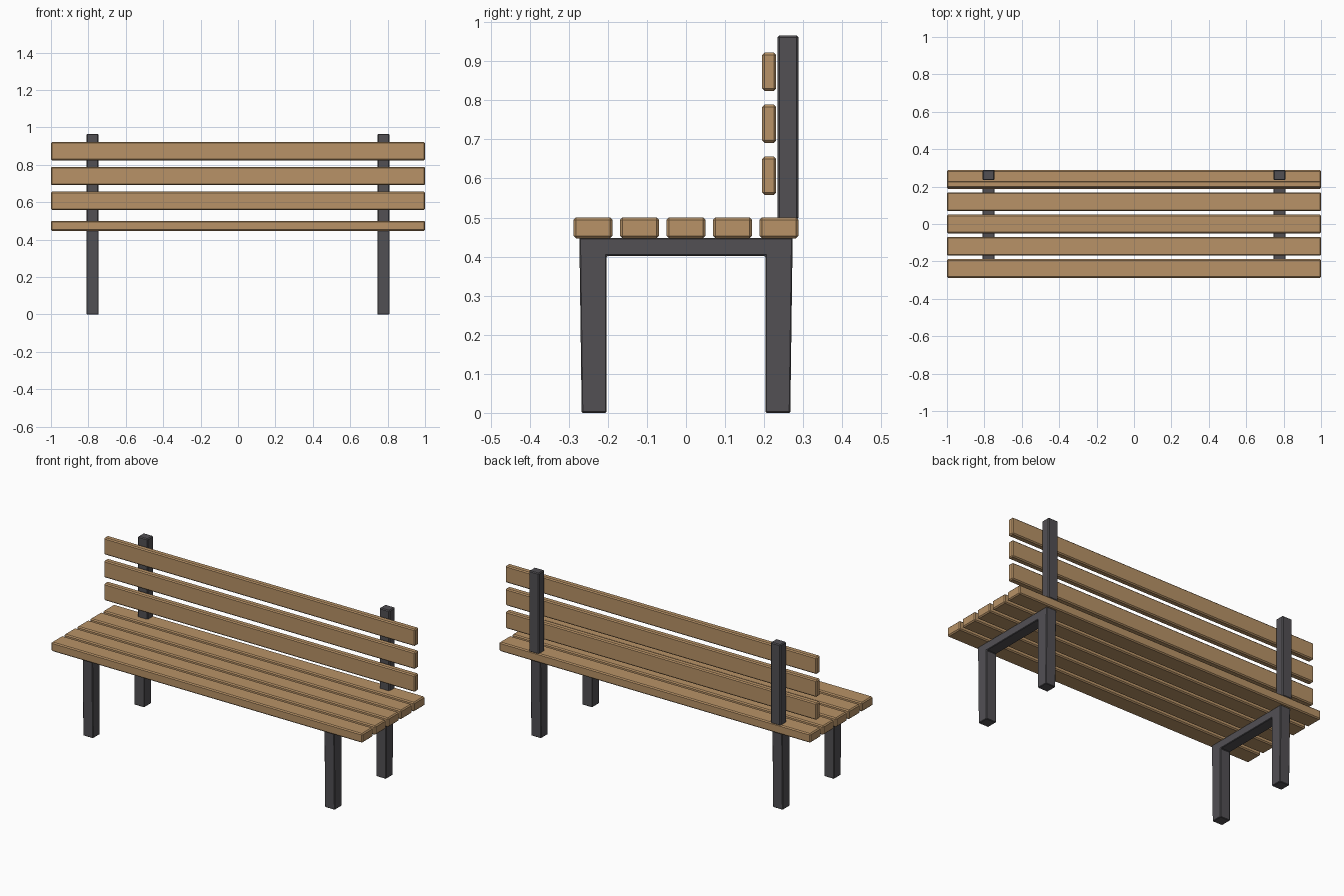
import bpy, bmesh

if "Cube" in bpy.data.objects:
    bpy.data.objects.remove(bpy.data.objects["Cube"])


def material(name, rgb):
    m = bpy.data.materials.new(name)
    m.diffuse_color = (*rgb, 1)
    m.use_nodes = True
    m.node_tree.nodes["Principled BSDF"].inputs["Base Color"].default_value = m.diffuse_color
    return m


WOOD = material("warm wood", (0.48, 0.29, 0.135))
METAL = material("dark grey metal", (0.084, 0.08, 0.088))


def extrude_profile(name, points, x0, x1, mat, bevel):
    """Extrude a (y, z) outline along x and soften its edges."""
    bm = bmesh.new()
    face = bm.faces.new([bm.verts.new((x0, y, z)) for y, z in points])
    ext = bmesh.ops.extrude_face_region(bm, geom=[face])
    verts = [v for v in ext["geom"] if isinstance(v, bmesh.types.BMVert)]
    bmesh.ops.translate(bm, verts=verts, vec=(x1 - x0, 0, 0))
    bmesh.ops.recalc_face_normals(bm, faces=bm.faces)
    mesh = bpy.data.meshes.new(name)
    bm.to_mesh(mesh)
    bm.free()
    mesh.materials.append(mat)
    obj = bpy.data.objects.new(name, mesh)
    bpy.context.collection.objects.link(obj)
    mod = obj.modifiers.new("soft edges", "BEVEL")
    mod.width = bevel
    mod.segments = 1
    return obj


def box(name, x0, x1, y0, y1, z0, z1, mat, bevel):
    return extrude_profile(name, [(y0, z0), (y1, z0), (y1, z1), (y0, z1)],
                           x0, x1, mat, bevel)


# Seat planks
for i in range(5):
    y = -0.238 + 0.119 * i
    box(f"seat_slat_{i + 1}", -1, 1, y - 0.05, y + 0.05, 0.447, 0.5, WOOD, 0.006)

# Backrest planks
for i in range(3):
    z = 0.607 + 0.133 * i
    box(f"back_slat_{i + 1}", -1, 1, 0.195, 0.231, z - 0.049, z + 0.049, WOOD, 0.006)

# Leg frames with slightly tapered legs, and the posts carrying the backrest
frame = [(-0.267, 0), (-0.203, 0), (-0.203, 0.402), (0.203, 0.402),
         (0.203, 0), (0.267, 0), (0.273, 0.448), (-0.273, 0.448)]
for side, x in (("left", -0.777), ("right", 0.777)):
    extrude_profile(f"{side}_leg_frame", frame, x - 0.032, x + 0.032, METAL, 0.003)
    box(f"{side}_back_post", x - 0.032, x + 0.032, 0.234, 0.288, 0.495, 0.966, METAL, 0.005)
